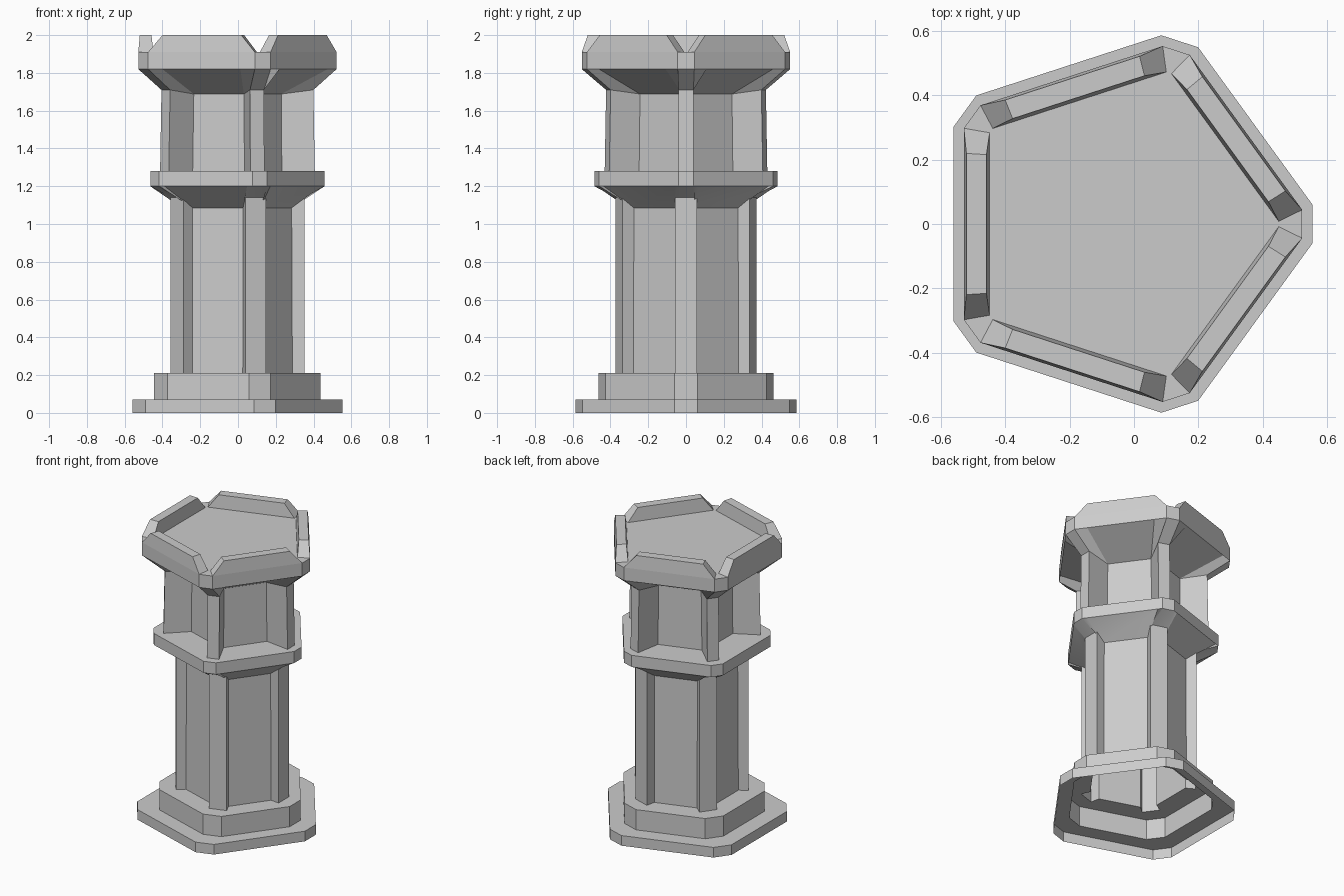
import bpy, bmesh
from math import sin, cos, radians
from mathutils import Vector

if "Cube" in bpy.data.objects:
    bpy.data.objects.remove(bpy.data.objects["Cube"])

C36, S36 = cos(radians(36)), sin(radians(36))


def centre_x(R, w):
    """Each blunted pentagon is roughly centred on its bounding box."""
    return -(R * (1 - C36) - S36 * w) / 2 - 0.003


def ring(R, w, z, a=0.03, d=0.0, zi=None):
    """Blunted pentagon, 4 points per corner. a, d: slide along the side and
    recess of the panel points between pillars, zi: their own height."""
    zi = z if zi is None else zi
    cx, pts = centre_x(R, w), []
    for k in range(5):
        t = radians(72 * k)
        rad, tan = Vector((cos(t), sin(t), 0)), Vector((-sin(t), cos(t), 0))
        base = Vector((cx, 0, 0)) + rad * R
        # offsets in the corner frame: along the adjoining side, then inward
        inward = -a * S36 - d * C36
        across = w + a * C36 - d * S36
        pts += [base + rad * inward - tan * across + Vector((0, 0, zi)),
                base - tan * w + Vector((0, 0, z)),
                base + tan * w + Vector((0, 0, z)),
                base + rad * inward + tan * across + Vector((0, 0, zi))]
    return pts


def finish(name, bm):
    me = bpy.data.meshes.new(name)
    bm.to_mesh(me)
    bm.free()
    ob = bpy.data.objects.new(name, me)
    bpy.context.collection.objects.link(ob)
    bpy.ops.object.select_all(action='DESELECT')
    ob.select_set(True)
    bpy.context.view_layer.objects.active = ob
    bpy.ops.object.shade_smooth_by_angle(angle=radians(25))
    return ob


def loft(name, rings, cap=False):
    bm = bmesh.new()
    loops = [[bm.verts.new(p) for p in r] for r in rings]
    for lo, hi in zip(loops, loops[1:]):
        n = len(lo)
        for i in range(n):
            j = (i + 1) % n
            bm.faces.new((lo[i], lo[j], hi[j], hi[i]))
    if cap:
        bm.faces.new(loops[-1])
    return finish(name, bm)


# shared rings where parts meet
shaft_low = ring(0.373, 0.058, 0.21, 0.032, 0.055)
shaft_top = ring(0.373, 0.058, 1.14, 0.032, 0.06, 1.085)
neck_low = ring(0.440, 0.039, 1.28, 0.083, 0.155)
neck_top = ring(0.432, 0.039, 1.71, 0.083, 0.150, 1.688)

# stepped plinth, open underneath
loft("plinth", [ring(0.596, 0.06, 0), ring(0.596, 0.06, 0.07),
                ring(0.468, 0.06, 0.07), ring(0.468, 0.06, 0.21), shaft_low])

# lower shaft with recessed panels
loft("lower_shaft", [shaft_low, shaft_top])

# flared collar
loft("collar", [shaft_top, ring(0.497, 0.04, 1.20), ring(0.497, 0.04, 1.28), neck_low])

# upper shaft with deeper panels
loft("upper_shaft", [neck_low, neck_top])

# flared crown with deck
CR, CW, DECK = 0.566, 0.044, 1.91
loft("crown", [neck_top, ring(CR, CW, 1.82, 0.08), ring(CR, CW, DECK, 0.08)], cap=True)

# parapet walls with sloped ends, one per side
A = CR * C36 + CW * S36
L = CR * S36 - CW * C36
section = [(A, L, DECK), (A - 0.008, L - 0.078, 2.0),
           (A - 0.070, L - 0.082, 2.0), (A - 0.080, L - 0.014, DECK)]
bm = bmesh.new()
for k in range(5):
    t = radians(36 + 72 * k)
    n, s = Vector((cos(t), sin(t), 0)), Vector((-sin(t), cos(t), 0))
    ends = [[bm.verts.new(Vector((centre_x(CR, CW), 0, z)) + n * x + s * y * sgn)
             for x, y, z in section] for sgn in (-1, 1)]
    bm.faces.new(ends[0])
    bm.faces.new(ends[1][::-1])
    for i in range(3):
        bm.faces.new((ends[0][i], ends[1][i], ends[1][i + 1], ends[0][i + 1]))
bmesh.ops.recalc_face_normals(bm, faces=bm.faces)
finish("parapet", bm)
